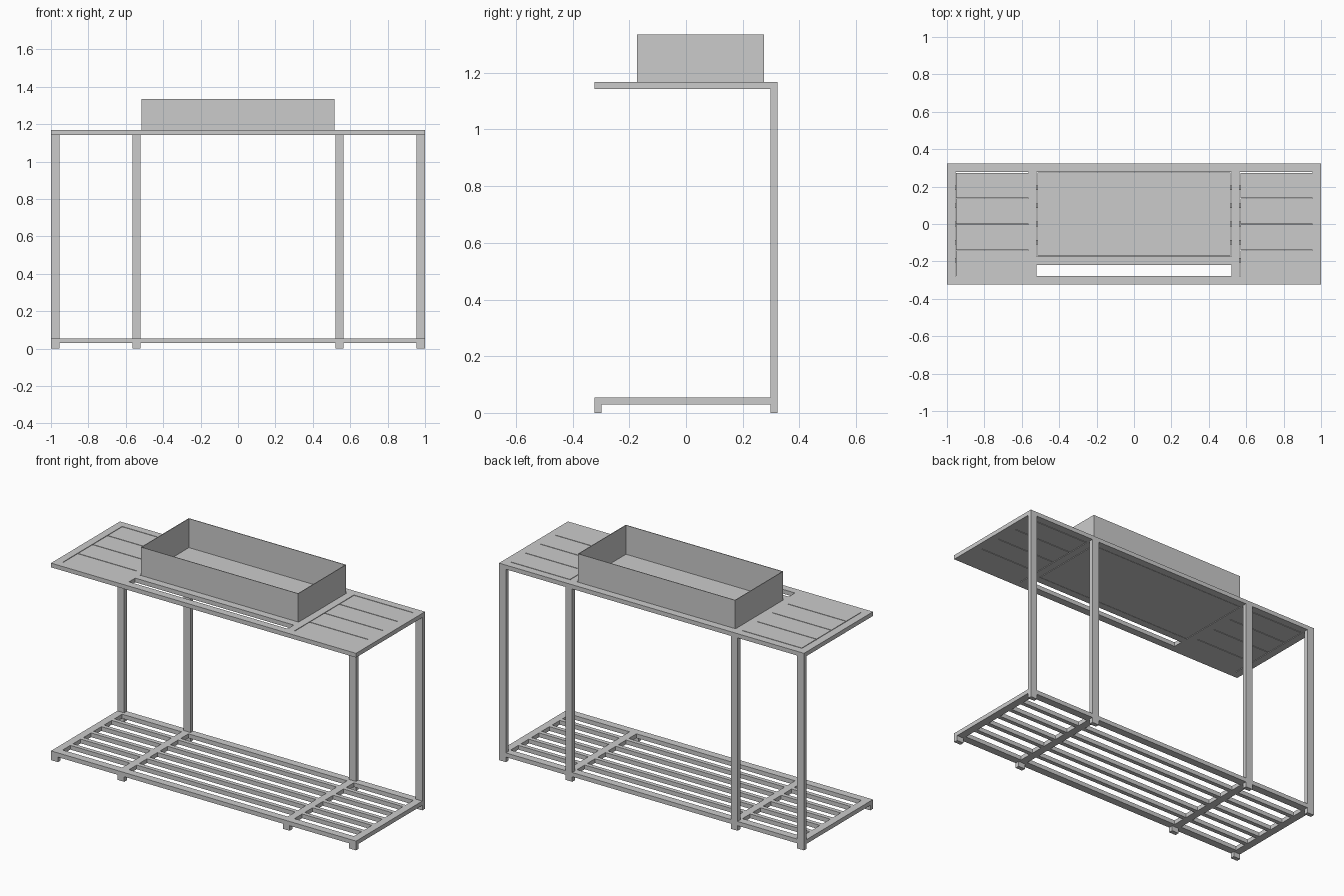
import bpy, bmesh

if "Cube" in bpy.data.objects:
    bpy.data.objects.remove(bpy.data.objects["Cube"])

W, D, B, T = 1.0, 0.323, 0.045, 0.025   # half width, half depth, bar width, bar thickness
Z_SHELF, Z_TOP, Z_BOX = 0.03, 1.143, 1.335
X_IN = 0.565                            # outer side of the inner posts


def boxes(name, items):
    """One object made of axis-aligned boxes (x0, x1, y0, y1, z0, z1)."""
    bm = bmesh.new()
    for x0, x1, y0, y1, z0, z1 in items:
        for v in bmesh.ops.create_cube(bm, size=1)["verts"]:
            v.co.x = x1 if v.co.x > 0 else x0
            v.co.y = y1 if v.co.y > 0 else y0
            v.co.z = z1 if v.co.z > 0 else z0
    me = bpy.data.meshes.new(name)
    bm.to_mesh(me)
    bm.free()
    ob = bpy.data.objects.new(name, me)
    bpy.context.collection.objects.link(ob)
    return ob


def frame(name, z):
    """Rectangular frame with two inner cross bars."""
    items = [(-W, W, -D, -D + B, z, z + T), (-W, W, D - B, D, z, z + T)]
    for x in (-W, -X_IN, X_IN - B, W - B):
        items.append((x, x + B, -D + B, D - B, z, z + T))
    return boxes(name, items)


frame("shelf_frame", Z_SHELF)
frame("top_frame", Z_TOP)

# rear posts and short front feet
post_x = (-W, -X_IN, X_IN - B, W - B)
boxes("rear_posts", [(x, x + B, D - T, D, 0, Z_TOP) for x in post_x])
boxes("front_feet", [(x, x + B, -D, -D + T, 0, Z_SHELF) for x in post_x])

# shelf slats running lengthwise in each bay
bays = [(-W + B, -X_IN), (-X_IN + B, X_IN - B), (X_IN, W - B)]
n = 5
gap = (2 * (D - B) - n * T) / (n + 1)
slats = []
for x0, x1 in bays:
    for i in range(n):
        y = -D + B + gap + i * (T + gap)
        slats.append((x0, x1, y, y + T, Z_SHELF, Z_SHELF + T))
boxes("shelf_slats", slats)

# side worktop boards with fine gaps
pitch = 2 * (D - B) / 4
for name, (x0, x1) in (("left_boards", bays[0]), ("right_boards", bays[2])):
    boxes(name, [(x0 + 0.004, x1, -D + B + i * pitch, -D + B + (i + 1) * pitch - 0.004,
                  Z_TOP, Z_TOP + T) for i in range(4)])

# rail in front of the basin, leaving an open slot
boxes("basin_rail", [(-X_IN + B, X_IN - B, -0.22, -0.175, Z_TOP, Z_TOP + T)])

# open basin: floor and four thin walls
bx, y0, y1, t = 0.516, -0.173, 0.276, 0.004
boxes("basin", [
    (-bx, bx, y0, y1, Z_TOP, Z_TOP + 0.02),
    (-bx, -bx + t, y0, y1, Z_TOP, Z_BOX), (bx - t, bx, y0, y1, Z_TOP, Z_BOX),
    (-bx + t, bx - t, y0, y0 + t, Z_TOP, Z_BOX), (-bx + t, bx - t, y1 - t, y1, Z_TOP, Z_BOX)])
